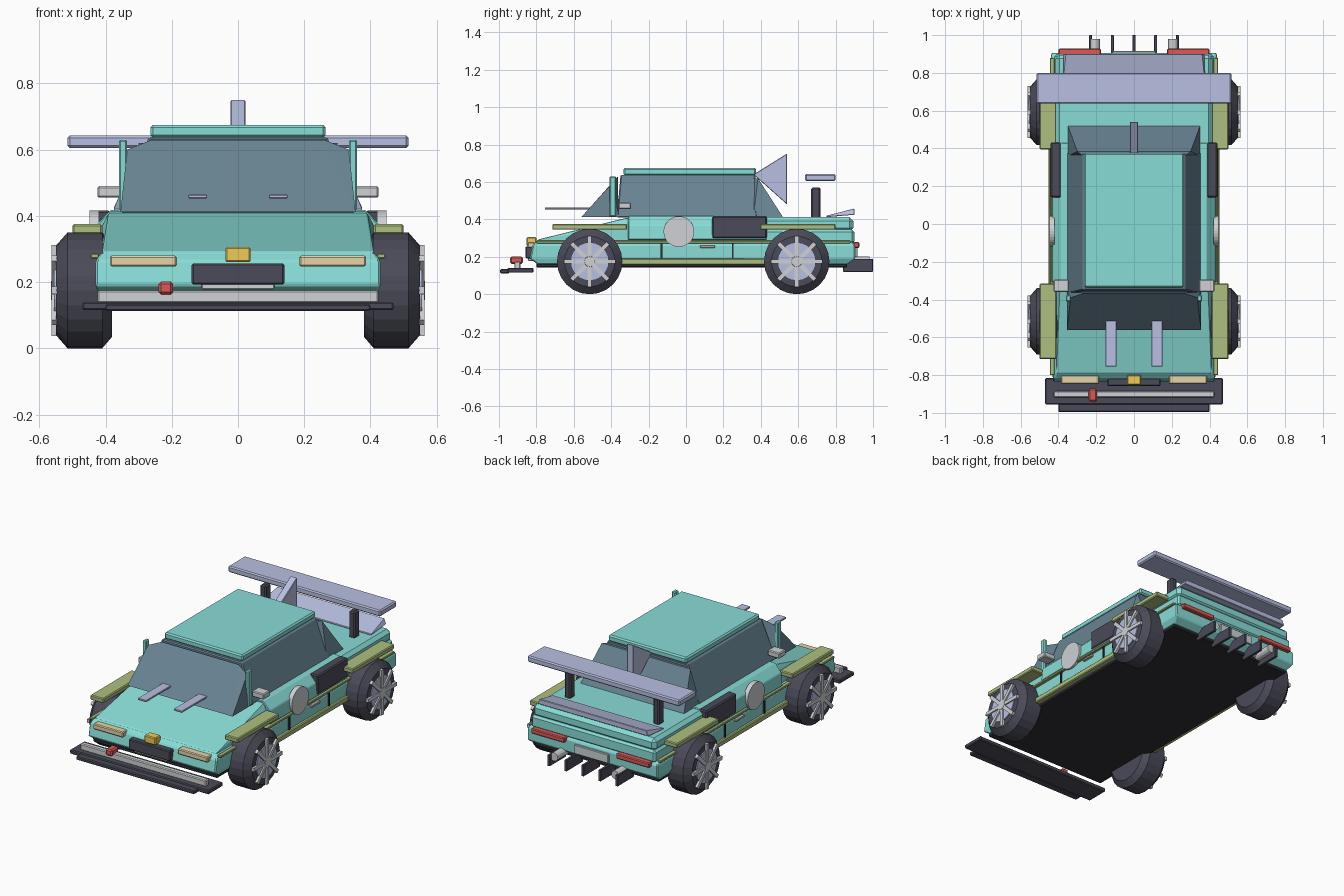
import bpy, bmesh, math
from mathutils import Matrix, Vector


def mat(name, r, g, b):
    m = bpy.data.materials.new(name)
    m.diffuse_color = (r, g, b, 1)
    return m


TEAL = mat("teal", 0.25, 0.72, 0.68)
GLASS = mat("glass", 0.14, 0.23, 0.29)
DARK = mat("dark", 0.07, 0.07, 0.10)
BLACK = mat("black", 0.03, 0.03, 0.04)
LILAC = mat("lilac", 0.48, 0.53, 0.76)
OLIVE = mat("olive", 0.42, 0.52, 0.22)
SILVER = mat("silver", 0.62, 0.64, 0.66)
CREAM = mat("cream", 0.78, 0.66, 0.40)
RED = mat("red", 0.70, 0.10, 0.10)
YELLOW = mat("yellow", 0.85, 0.60, 0.10)


def finish(name, bm, material, bevel=0.0):
    bmesh.ops.recalc_face_normals(bm, faces=bm.faces)
    me = bpy.data.meshes.new(name)
    bm.to_mesh(me)
    bm.free()
    me.materials.append(material)
    ob = bpy.data.objects.new(name, me)
    bpy.context.collection.objects.link(ob)
    if bevel:
        mod = ob.modifiers.new("bevel", 'BEVEL')
        mod.width, mod.segments = bevel, 1
    return ob


def box(name, x, y, z, material, bevel=0.005):
    """Bevelled box from (min, max) ranges."""
    bm = bmesh.new()
    bmesh.ops.create_cube(bm, size=1)
    for v in bm.verts:
        v.co = [(r[0] + r[1]) / 2 + c * (r[1] - r[0]) for c, r in zip(v.co, (x, y, z))]
    return finish(name, bm, material, bevel)


def pair(name, x, y, z, material, bevel=0.005):
    """Box on the right and its mirror on the left."""
    box(name + "_right", x, y, z, material, bevel)
    box(name + "_left", (-x[1], -x[0]), y, z, material, bevel)


def hull(name, pts, material, bevel=0.0):
    """Convex solid from side-profile points (half width, y, z)."""
    bm = bmesh.new()
    for w, y, z in pts:
        bm.verts.new((w, y, z))
        bm.verts.new((-w, y, z))
    bmesh.ops.convex_hull(bm, input=bm.verts)
    bmesh.ops.dissolve_limit(bm, angle_limit=math.radians(1), verts=bm.verts, edges=bm.edges)
    return finish(name, bm, material, bevel)


def lathe_x(name, rings, centre, side, material, n=24):
    """Solid of rings (x, radius) around an axis along x."""
    bm = bmesh.new()
    loops = []
    for x, r in rings:
        loops.append([bm.verts.new((side * x, centre[0] + r * math.sin(2 * math.pi * i / n),
                                    centre[1] + r * math.cos(2 * math.pi * i / n))) for i in range(n)])
    for a, b in zip(loops, loops[1:]):
        for i in range(n):
            bm.faces.new((a[i], a[(i + 1) % n], b[(i + 1) % n], b[i]))
    bm.faces.new(loops[0])
    bm.faces.new(loops[-1])
    return finish(name, bm, material)


# Body shell: floor, lower tub, hood, doors, rear deck
box("floor", (-0.42, 0.42), (-0.80, 0.86), (0.142, 0.165), BLACK)
hull("lower_body", [(0.42, -0.79, 0.158), (0.43, -0.835, 0.19), (0.43, -0.82, 0.265), (0.41, -0.79, 0.29),
                    (0.415, 0.87, 0.29), (0.44, 0.905, 0.265), (0.44, 0.905, 0.19), (0.42, 0.86, 0.158)],
     TEAL, 0.006)
hull("hood", [(0.41, -0.81, 0.26), (0.41, -0.79, 0.293), (0.39, -0.32, 0.408), (0.41, -0.32, 0.37),
              (0.38, -0.25, 0.41), (0.41, -0.25, 0.26)], TEAL, 0.004)
hull("door_section", [(0.438, -0.31, 0.29), (0.43, -0.31, 0.37), (0.385, -0.31, 0.418),
                      (0.438, 0.43, 0.29), (0.43, 0.43, 0.37), (0.385, 0.43, 0.418)], TEAL, 0.004)
box("rear_body", (-0.42, 0.42), (0.38, 0.90), (0.27, 0.345), TEAL, 0.012)
box("rear_deck", (-0.415, 0.415), (0.40, 0.895), (0.335, 0.412), TEAL, 0.02)

# Cabin glass, roof and pillars
hull("cabin_windows", [(0.355, -0.37, 0.41), (0.355, 0.38, 0.41), (0.27, -0.35, 0.638), (0.27, 0.37, 0.638)],
     GLASS, 0.006)
hull("windshield", [(0.355, -0.56, 0.412), (0.335, -0.39, 0.60), (0.26, -0.365, 0.63), (0.355, -0.36, 0.412)], GLASS)
hull("rear_window", [(0.35, 0.52, 0.41), (0.30, 0.385, 0.62), (0.27, 0.36, 0.62), (0.35, 0.36, 0.41)], GLASS)
box("roof", (-0.265, 0.265), (-0.335, 0.375), (0.636, 0.675), TEAL, 0.008)
pair("front_pillar", (0.335, 0.36), (-0.41, -0.375), (0.415, 0.63), TEAL)

# Wheels: tyre, rim, hub and eight spokes
for side, sname in ((1, "right"), (-1, "left")):
    for y, yname in ((-0.515, "front"), (0.592, "rear")):
        tag = f"{yname}_{sname}"
        c = (y, 0.175)
        lathe_x("tyre_" + tag, [(0.38, 0.14), (0.41, 0.175), (0.515, 0.175), (0.55, 0.135)], c, side, DARK)
        lathe_x("rim_" + tag, [(0.52, 0.1), (0.556, 0.1)], c, side, LILAC)
        lathe_x("hub_" + tag, [(0.55, 0.035), (0.565, 0.028)], c, side, SILVER, 12)
        bm = bmesh.new()
        for i in range(8):
            m = (Matrix.Translation((side * 0.553, *c)) @ Matrix.Rotation(i * math.pi / 4, 4, 'X')
                 @ Matrix.Translation((0, 0, 0.08)) @ Matrix.Diagonal((0.022, 0.022, 0.115, 1)))
            bmesh.ops.create_cube(bm, size=1, matrix=m)
        finish("spokes_" + tag, bm, SILVER)
    # Round door panel
    lathe_x("door_roundel_" + sname, [(0.42, 0.082), (0.448, 0.082)], (-0.038, 0.335), side, SILVER, 32)

# Fender flares, sills and trim
pair("front_flare", (0.41, 0.50), (-0.715, -0.315), (0.345, 0.375), OLIVE)
pair("rear_flare", (0.41, 0.50), (0.395, 0.80), (0.345, 0.375), OLIVE)
pair("sill", (0.40, 0.452), (-0.36, 0.44), (0.157, 0.19), OLIVE)
pair("side_trim", (0.42, 0.445), (-0.80, 0.88), (0.272, 0.286), OLIVE, 0.003)
for i, y in enumerate((-0.13, 0.25)):
    pair(f"door_seam_{i}", (0.42, 0.443), (y - 0.005, y + 0.005), (0.19, 0.272), BLACK, 0)
pair("door_handle", (0.43, 0.45), (0.075, 0.155), (0.248, 0.262), SILVER, 0.003)
pair("side_intake", (0.385, 0.442), (0.14, 0.432), (0.298, 0.417), DARK, 0.007)
pair("mirror", (0.345, 0.425), (-0.36, -0.295), (0.455, 0.49), SILVER)
pair("wiper", (0.093, 0.15), (-0.755, -0.31), (0.453, 0.464), LILAC, 0.002)

# Nose: lights, grille, badge plate, splitter and tow hook
pair("headlight", (0.185, 0.387), (-0.848, -0.80), (0.247, 0.28), CREAM)
box("grille", (-0.14, 0.14), (-0.858, -0.80), (0.192, 0.256), DARK)
box("nose_lamp", (-0.038, 0.038), (-0.852, -0.80), (0.26, 0.306), YELLOW)
box("nose_strip", (-0.11, 0.11), (-0.845, -0.80), (0.178, 0.195), SILVER, 0.003)
box("splitter", (-0.47, 0.47), (-0.955, -0.815), (0.115, 0.14), DARK)
box("splitter_lip", (-0.40, 0.40), (-0.995, -0.945), (0.112, 0.134), DARK)
box("splitter_bar", (-0.425, 0.425), (-0.918, -0.885), (0.136, 0.175), SILVER)
box("tow_hook", (-0.24, -0.196), (-0.94, -0.872), (0.162, 0.202), RED, 0.008)

# Tail: lights, plate, diffuser and exhausts
pair("tail_light", (0.175, 0.40), (0.89, 0.928), (0.248, 0.278), RED)
box("rear_plate", (-0.115, 0.115), (0.89, 0.916), (0.195, 0.25), SILVER, 0.003)
for i, x in enumerate((-0.23, -0.115, 0, 0.115, 0.23)):
    box(f"diffuser_fin_{i}", (x - 0.008, x + 0.008), (0.84, 1.0), (0.12, 0.188), DARK, 0.002)
for x, sname in ((0.207, "right"), (-0.207, "left")):
    bm = bmesh.new()
    bmesh.ops.create_cone(bm, cap_ends=True, segments=12, radius1=0.026, radius2=0.026, depth=0.14,
                          matrix=Matrix.Translation((x, 0.91, 0.175)) @ Matrix.Rotation(math.pi / 2, 4, 'X'))
    finish("exhaust_" + sname, bm, SILVER)

# Roof fin, wing, posts and deck spoiler
hull("roof_fin", [(0.022, 0.36, 0.64), (0.022, 0.54, 0.752), (0.022, 0.54, 0.48)], LILAC, 0.003)
box("wing", (-0.515, 0.515), (0.637, 0.80), (0.605, 0.643), LILAC, 0.007)
pair("wing_post", (0.28, 0.32), (0.668, 0.72), (0.405, 0.57), DARK, 0.008)
hull("deck_spoiler", [(0.375, 0.75, 0.412), (0.375, 0.90, 0.425), (0.36, 0.90, 0.458), (0.375, 0.75, 0.42)],
     LILAC, 0.003)
